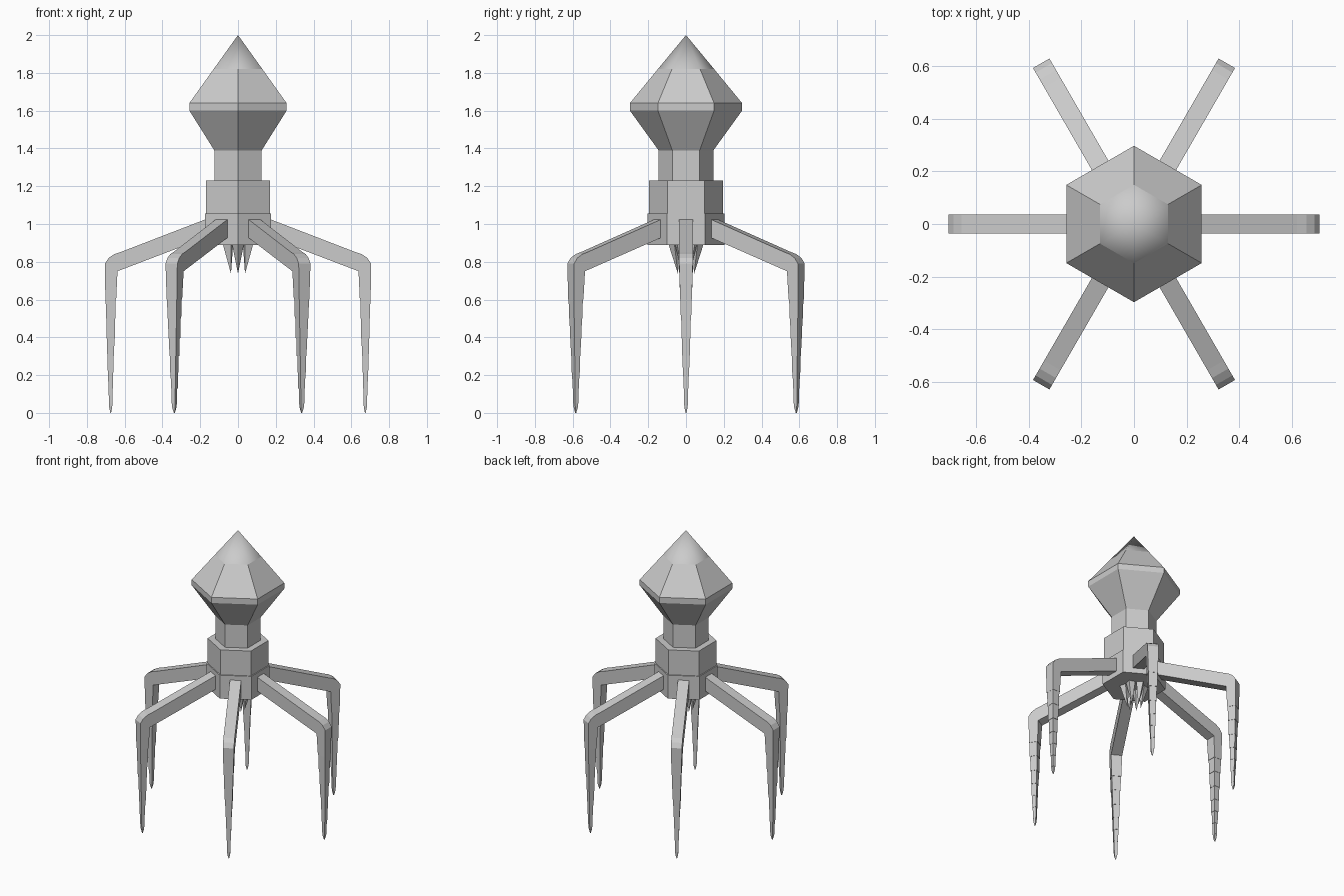
import bpy, bmesh, math
from mathutils import Matrix, Vector

if "Cube" in bpy.data.objects:
    bpy.data.objects.remove(bpy.data.objects["Cube"])


def finish(name, bm):
    bmesh.ops.recalc_face_normals(bm, faces=bm.faces)
    me = bpy.data.meshes.new(name)
    bm.to_mesh(me)
    bm.free()
    ob = bpy.data.objects.new(name, me)
    bpy.context.collection.objects.link(ob)
    return ob


def loft(bm, rings, cap_end=True):
    """Bridge rings of points in order and close both ends."""
    vr = [[bm.verts.new(p) for p in ring] for ring in rings]
    n = len(rings[0])
    for a, b in zip(vr, vr[1:]):
        for i in range(n):
            j = (i + 1) % n
            bm.faces.new((a[i], a[j], b[j], b[i]))
    bm.faces.new(vr[0])
    if cap_end:
        bm.faces.new(vr[-1])
    return vr


def hex_ring(r, z):
    return [(r * math.cos(math.radians(30 + 60 * i)),
             r * math.sin(math.radians(30 + 60 * i)), z) for i in range(6)]


def hex_part(name, profile, tip=None):
    bm = bmesh.new()
    vr = loft(bm, [hex_ring(r, z) for r, z in profile], tip is None)
    if tip is not None:
        top = bm.verts.new((0, 0, tip))
        for i in range(6):
            f = bm.faces.new((vr[-1][i], vr[-1][(i + 1) % 6], top))
            f.smooth = True
    return finish(name, bm)


# Stacked hexagonal body
hex_part("head", [(0.145, 1.39), (0.297, 1.60), (0.297, 1.64), (0.149, 1.82)], 2.0)
hex_part("neck", [(0.145, 1.22), (0.145, 1.39)])
hex_part("collar", [(0.195, 1.05), (0.195, 1.23)])
hex_part("base_hub", [(0.203, 0.89), (0.203, 1.055)])

# Spikes under the hub
for k in range(6):
    a = math.radians(60 * k + 30)
    d = Vector((math.cos(a), math.sin(a), 0))
    bm = bmesh.new()
    base = [bm.verts.new(d * 0.062 + Vector((0.033 * math.cos(t), 0.033 * math.sin(t), 0.9)))
            for t in (a + math.pi / 2 * i for i in range(4))]
    tip = bm.verts.new(d * 0.043 + Vector((0, 0, 0.737)))
    for i in range(4):
        bm.faces.new((base[i], base[(i + 1) % 4], tip))
    bm.faces.new(base)
    finish(f"spike_{k + 1}", bm)

# Leg side outline: upper arm, rounded knee and straight shin
arm = [(0.14, 0.94), (0.14, 1.037), (0.62, 0.852), (0.655, 0.84), (0.685, 0.82),
       (0.705, 0.79), (0.702, 0.60), (0.645, 0.60), (0.638, 0.75)]
# Shin segments: z, half depth, half width at each joint
joints = [0.60, 0.50, 0.395, 0.30, 0.215, 0.13, 0.05]
halves = [0.0285, 0.025, 0.0215, 0.018, 0.0155, 0.0125, 0.010]


def square(h, z, r=0.674, w=1.1):
    return [(r - h, -h * w, z), (r + h, -h * w, z), (r + h, h * w, z), (r - h, h * w, z)]


for k in range(6):
    bm = bmesh.new()
    # arm sides, narrowing slightly in width at the shin joint
    width = [0.031 if z < 0.61 else 0.036 for r, z in arm]
    loft(bm, [[(r, s * w, z) for (r, z), w in zip(arm, width)] for s in (-1, 1)])
    # stepped tapering shin with pointed foot
    rings = []
    for i in range(6):
        rings += [square(halves[i] - 0.002, joints[i]), square(halves[i + 1], joints[i + 1])]
    rings += [square(halves[6] - 0.001, 0.05), square(0.008, 0.03), square(0.002, 0.0)]
    loft(bm, rings)
    bm.transform(Matrix.Rotation(math.radians(60 * k), 4, 'Z'))
    finish(f"leg_{k + 1}", bm)
